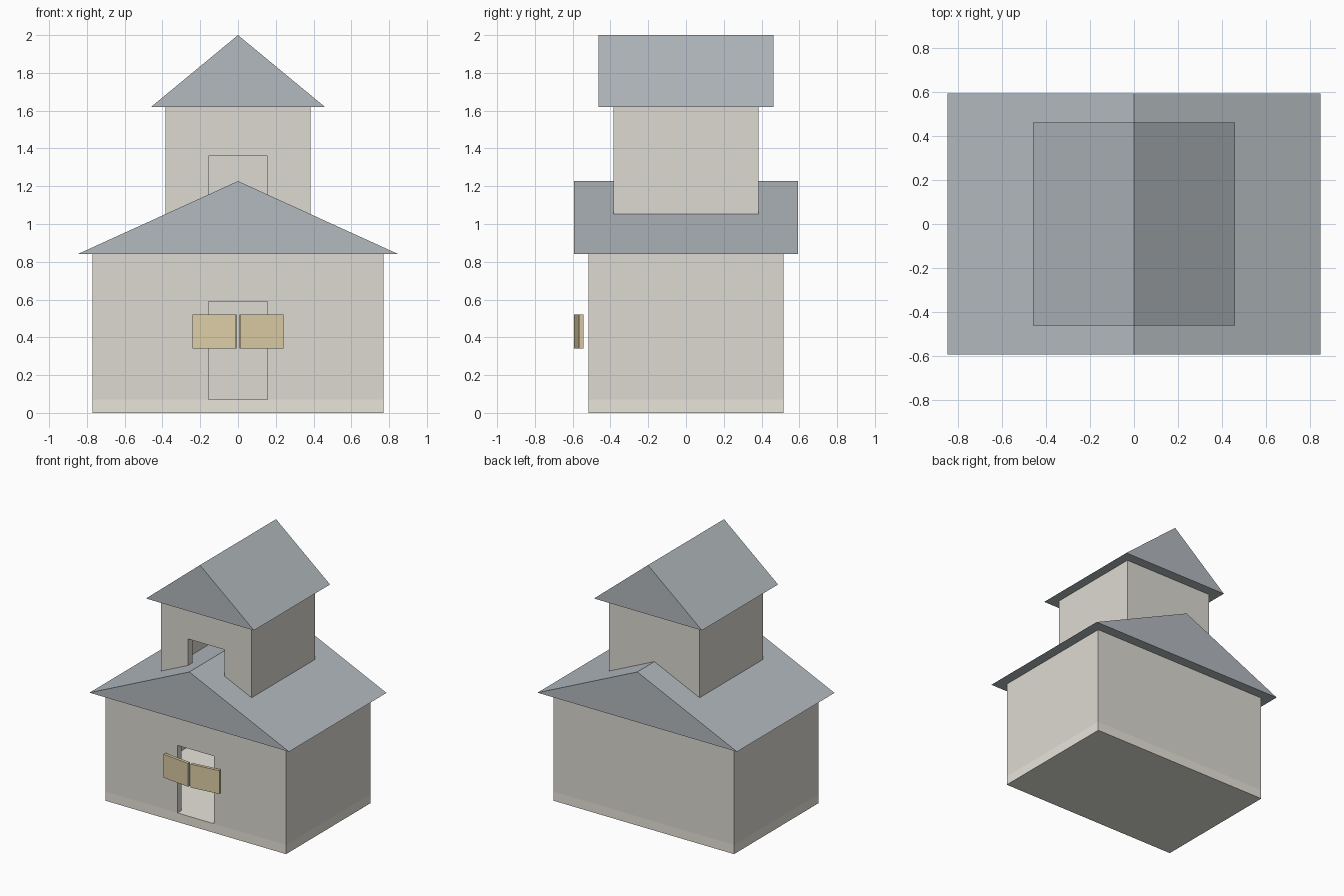
import bpy, bmesh
from mathutils import Matrix

if "Cube" in bpy.data.objects:
    bpy.data.objects.remove(bpy.data.objects["Cube"])


def material(name, rgb):
    m = bpy.data.materials.new(name)
    m.diffuse_color = (*rgb, 1)
    m.use_nodes = True
    m.node_tree.nodes["Principled BSDF"].inputs["Base Color"].default_value = m.diffuse_color
    return m


WALL = material("wall_plaster", (0.72, 0.70, 0.64))
BASE = material("base_stone", (0.80, 0.78, 0.70))
ROOF = material("roof_slate", (0.45, 0.49, 0.52))
WOOD = material("sign_wood", (0.72, 0.61, 0.38))


def link(name, bm, mat=None):
    bmesh.ops.recalc_face_normals(bm, faces=bm.faces)
    me = bpy.data.meshes.new(name)
    bm.to_mesh(me)
    bm.free()
    if mat:
        me.materials.append(mat)
    ob = bpy.data.objects.new(name, me)
    bpy.context.collection.objects.link(ob)
    return ob


def box(name, lo, hi, mat=None):
    size = [b - a for a, b in zip(lo, hi)]
    mid = [(a + b) / 2 for a, b in zip(lo, hi)]
    bm = bmesh.new()
    bmesh.ops.create_cube(bm, size=1, matrix=Matrix.Translation(mid) @ Matrix.Diagonal((*size, 1)))
    return link(name, bm, mat)


def gable_roof(name, hx, hy, z0, z1):
    bm = bmesh.new()
    face = bm.faces.new([bm.verts.new(p) for p in ((-hx, -hy, z0), (hx, -hy, z0), (0, -hy, z1))])
    ext = bmesh.ops.extrude_face_region(bm, geom=[face], use_keep_orig=True)
    verts = [g for g in ext["geom"] if isinstance(g, bmesh.types.BMVert)]
    bmesh.ops.translate(bm, verts=verts, vec=(0, 2 * hy, 0))
    return link(name, bm, ROOF)


def hollow_walls(name, hx, hy, z0, z1, t=0.05, door_w=0.155, door_h=0.52):
    # Open box with a doorway in the front wall
    walls = box(name, (-hx, -hy, z0), (hx, hy, z1), WALL)
    cutters = [
        box("room_cutter", (-hx + t, -hy + t, z0 - 0.1), (hx - t, hy - t, z1 + 0.1)),
        box("door_cutter", (-door_w, -hy - 0.1, z0 - 0.1), (door_w, -hy + t + 0.1, z0 + door_h)),
    ]
    bpy.context.view_layer.objects.active = walls
    for c in cutters:
        mod = walls.modifiers.new("cut", "BOOLEAN")
        mod.operation, mod.solver, mod.object = "DIFFERENCE", "EXACT", c
        bpy.ops.object.modifier_apply(modifier=mod.name)
        bpy.data.objects.remove(c)
    return walls


# Ground storey
box("floor_slab", (-0.77, -0.515, 0), (0.77, 0.515, 0.07), BASE)
hollow_walls("lower_walls", 0.77, 0.515, 0.07, 0.84)
gable_roof("lower_roof", 0.85, 0.593, 0.84, 1.227)

# Tower storey rising through the lower roof
hollow_walls("tower_walls", 0.385, 0.385, 0.84, 1.62)
gable_roof("tower_roof", 0.46, 0.463, 1.62, 2.0)

# Two sign boards in front of the door, angled back at their outer ends
for side, s in (("left", -1), ("right", 1)):
    board = box(f"sign_board_{side}", (-0.115, -0.012, -0.09), (0.115, 0.012, 0.09), WOOD)
    board.data.transform(Matrix.Translation((s * 0.124, -0.568, 0.43)) @ Matrix.Rotation(s * 0.12, 4, "Z"))
